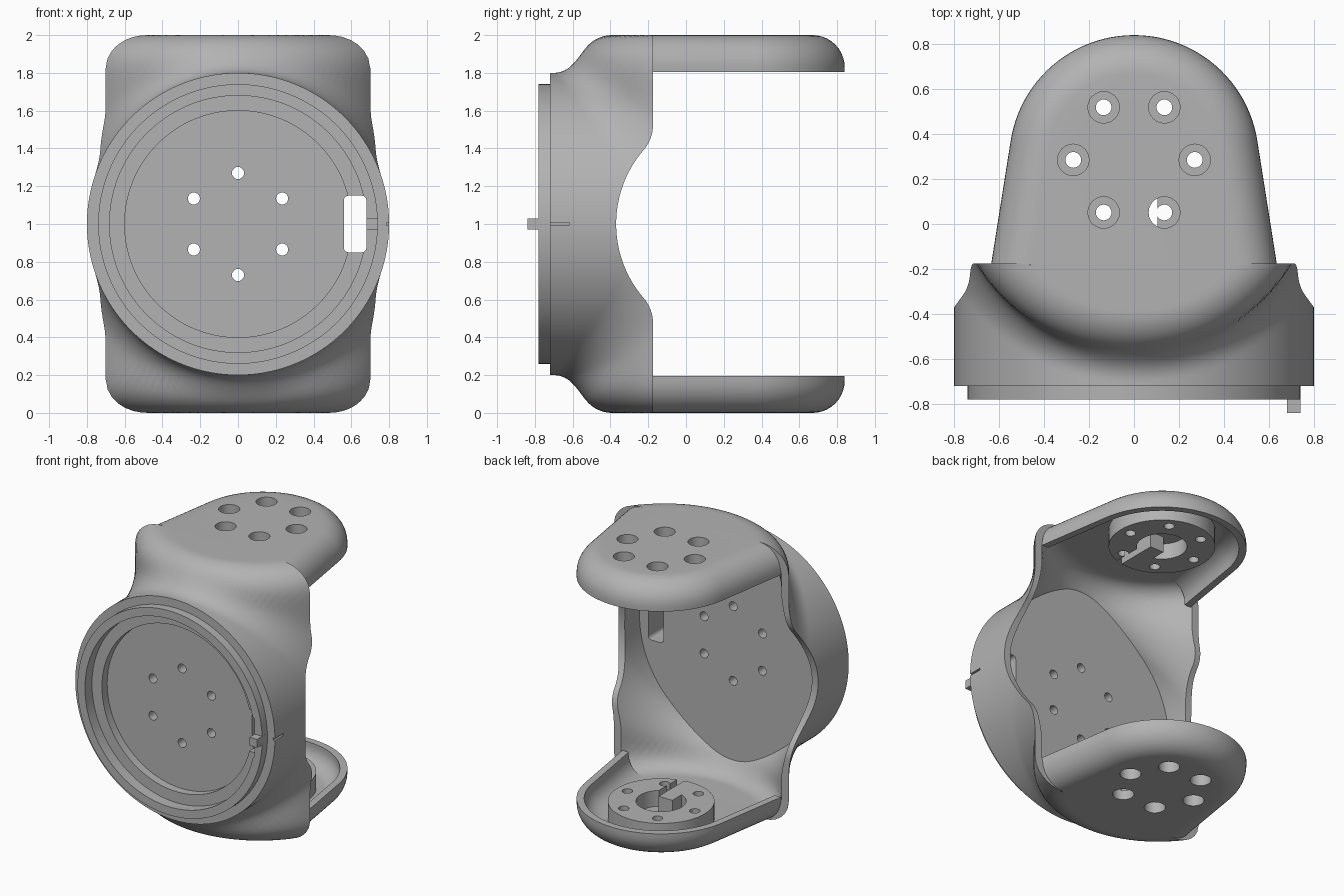
import bpy, bmesh
from math import sin, cos, pi, hypot, radians, atan2
from mathutils import Matrix, Vector

if "Cube" in bpy.data.objects:
    bpy.data.objects.remove(bpy.data.objects["Cube"])

grey = bpy.data.materials.new("plain grey")
grey.use_nodes = True
grey.diffuse_color = (0.45, 0.45, 0.45, 1)
grey.node_tree.nodes["Principled BSDF"].inputs["Base Color"].default_value = grey.diffuse_color


def make(name, bm):
    bmesh.ops.recalc_face_normals(bm, faces=bm.faces)
    mesh = bpy.data.meshes.new(name)
    bm.to_mesh(mesh)
    bm.free()
    mesh.materials.append(grey)
    ob = bpy.data.objects.new(name, mesh)
    bpy.context.collection.objects.link(ob)
    return ob


def loft(name, rings, closed=True):
    """Skin a list of equal-length rings and cap both ends."""
    bm = bmesh.new()
    rows = [[bm.verts.new(p) for p in ring] for ring in rings]
    n = len(rows[0])
    for a, b in zip(rows, rows[1:]):
        for i in range(n if closed else n - 1):
            j = (i + 1) % n
            bm.faces.new((a[i], a[j], b[j], b[i]))
    bm.faces.new(rows[0])
    bm.faces.new(rows[-1])
    if not closed:
        bmesh.ops.holes_fill(bm, edges=[e for e in bm.edges if e.is_boundary], sides=0)
    return make(name, bm)


def lathe(name, profile, at, axis="Z", n=32):
    """Turn (radius, height) pairs about an axis through a point."""
    turn = Matrix.Rotation(pi / 2, 3, "X") if axis == "Y" else Matrix.Identity(3)
    ring = lambda r, h: [Vector(at) + turn @ Vector((r * cos(2 * pi * i / n), r * sin(2 * pi * i / n), h))
                         for i in range(n)]
    return loft(name, [ring(r, h) for r, h in profile])


def box(name, centre, size, round_y=0):
    bm = bmesh.new()
    bmesh.ops.create_cube(bm, size=1)
    bmesh.ops.scale(bm, vec=size, verts=bm.verts)
    if round_y:
        edges = [e for e in bm.edges if abs(e.verts[0].co.y - e.verts[1].co.y) > 0.01]
        bmesh.ops.bevel(bm, geom=edges, offset=round_y, segments=4, profile=0.5, affect="EDGES")
    bmesh.ops.translate(bm, vec=centre, verts=bm.verts)
    return make(name, bm)


def boolean(ob, tools, operation="DIFFERENCE"):
    """Apply booleans and throw the tools away."""
    for tool in tools:
        mod = ob.modifiers.new("cut", "BOOLEAN")
        mod.operation, mod.solver, mod.object = operation, "EXACT", tool
    deps = bpy.context.evaluated_depsgraph_get()
    mesh = bpy.data.meshes.new_from_object(ob.evaluated_get(deps))
    ob.modifiers.clear()
    ob.data = mesh
    for tool in tools:
        bpy.data.objects.remove(tool)


# Body shape: drum along y blended into an upright rounded column
DRUM, COLUMN, COLUMN_Y, ROUND, FILLET, WALL = 0.8, 0.82, 0.25, 0.18, 0.13, 0.05


def body_distance(x, y, h):
    drum = hypot(x, h) - DRUM
    qx = hypot(x, y - COLUMN_Y) - COLUMN + ROUND
    qz = abs(h) - 1 + ROUND
    column = min(max(qx, qz), 0) + hypot(max(qx, 0), max(qz, 0)) - ROUND
    return max(FILLET, min(drum, column)) - hypot(max(FILLET - drum, 0), max(FILLET - column, 0))


def body_ring(y, inset, n=160):
    ring = []
    for i in range(n):
        a = 2 * pi * i / n
        lo, hi = 0.3, 1.5
        for _ in range(24):
            r = (lo + hi) / 2
            if body_distance(r * cos(a), y, r * sin(a)) + inset < 0:
                lo = r
            else:
                hi = r
        ring.append((lo * cos(a), y, 1 + lo * sin(a)))
    return ring


def circle_ring(r, y, n=160):
    return [(r * cos(2 * pi * i / n), y, 1 + r * sin(2 * pi * i / n)) for i in range(n)]


# Front recess, locating ring, outer skin, inner skin, in one closed loft
FRONT, REAR, PLATE_BACK = -0.72, -0.15, -0.54
steps = [(0.6, -0.64), (0.6, -0.70), (0.68, -0.70), (0.68, -0.78), (0.74, -0.78), (0.74, FRONT)]
rings = [circle_ring(r, y) for r, y in steps]
rings += [body_ring(FRONT + (REAR - FRONT) * i / 36, 0) for i in range(37)]
rings += [body_ring(REAR + (PLATE_BACK - REAR) * i / 26, WALL) for i in range(27)]
body = loft("body_shell", rings)

# Rear edge: straight at the ends, scooped out in the middle with soft corners
EDGE, SCOOP, SOFT, SCOOP_Y = -0.175, 0.6, 0.2, 0.23
corner_y = EDGE - SOFT
corner_h = ((SCOOP + SOFT) ** 2 - (SCOOP_Y - corner_y) ** 2) ** 0.5
lean = atan2(corner_h, SCOOP_Y - corner_y)
half = [(SCOOP_Y - SCOOP * cos(lean * i / 12), SCOOP * sin(lean * i / 12)) for i in range(13)]
half += [(corner_y + SOFT * cos(lean * (1 - i / 8)), corner_h - SOFT * sin(lean * (1 - i / 8))) for i in range(1, 9)]
half += [(EDGE, 1.2), (0.5, 1.2)]
outline = half + [(y, -h) for y, h in reversed(half[1:])]
scoop = loft("scoop_cutter", [[(x, y, 1 + h) for y, h in outline] for x in (-1.2, 1.2)])

# Screw holes, cable slot and index groove
cutters = [scoop, box("slot_cutter", (0.62, -0.6, 1), (0.12, 0.5, 0.30), 0.025),
           box("groove_cutter", (0.8, -0.67, 1), (0.03, 0.1, 0.014))]
for k in range(6):
    a = radians(90 + 60 * k)
    cutters.append(lathe("screw_cutter", [(0.032, 0.4), (0.032, 0.8)],
                         (0.27 * cos(a), 0, 1 + 0.27 * sin(a)), "Y", 20))
boolean(body, cutters)
key = box("locating_key", (0.71, -0.77, 1), (0.06, 0.14, 0.06))

# Arms: tapered, round-ended trays with a rolled outer edge
HUB_Y, END_R, TAPER, ROOT_Y = 0.285, 0.555, radians(9), -0.18
ROOT_X = END_R / cos(TAPER) + (HUB_Y - ROOT_Y) * sin(TAPER) / cos(TAPER)


def arm_ring(inset, z):
    x = ROOT_X - inset / cos(TAPER)
    r = END_R - inset
    arc = [TAPER + (pi - 2 * TAPER) * i / 48 for i in range(49)]
    return [(x, ROOT_Y, z)] + [(r * cos(a), HUB_Y + r * sin(a), z) for a in arc] + [(-x, ROOT_Y, z)]


def rolled_edge(inset, radius, top):
    return [(inset + radius * (1 - cos(pi / 2 * i / 10)), top - radius * (1 - sin(pi / 2 * i / 10)))
            for i in range(11)]


section = rolled_edge(0, 0.17, 2.0)[::-1] + [(0, 1.805), (WALL, 1.805)] + rolled_edge(WALL, 0.12, 1.95)
arm = loft("upper_arm", [arm_ring(d, z) for d, z in section], closed=False)

# Mounting hub under the arm, with a keyed recess
hub = lathe("hub", [(0.35, 1.825), (0.35, 1.97)], (0, HUB_Y, 0), n=64)
boolean(arm, [hub], "UNION")
cutters = [lathe("recess_cutter", [(0.165, 1.7), (0.165, 1.94)], (0, HUB_Y, 0), n=48),
           box("notch_cutter", (0.08, HUB_Y - 0.24, 1.83), (0.05, 0.3, 0.2))]
for k in range(6):
    a = radians(60 * k)
    cutters.append(lathe("bore_cutter", [(0.035, 1.7), (0.035, 1.88), (0.07, 1.88), (0.07, 2.1)],
                         (0.27 * cos(a), HUB_Y + 0.27 * sin(a), 0), n=24))
boolean(arm, cutters)
hub_key = box("upper_hub_key", (0, HUB_Y - 0.13, 1.885), (0.11, 0.16, 0.12))

# Mirror the arm and its key to the bottom
flip = Matrix.Translation((0, 0, 2)) @ Matrix.Scale(-1, 4, (0, 0, 1))
parts = [body, key, arm, hub_key]
for part in (arm, hub_key):
    twin = bpy.data.objects.new(part.name.replace("upper", "lower"), part.data.copy())
    twin.data.transform(flip)
    twin.data.flip_normals()
    bpy.context.collection.objects.link(twin)
    parts.append(twin)

# Smooth shading with crisp edges
bpy.ops.object.select_all(action="DESELECT")
for part in parts:
    part.select_set(True)
bpy.context.view_layer.objects.active = body
bpy.ops.object.shade_smooth_by_angle(angle=radians(32))
